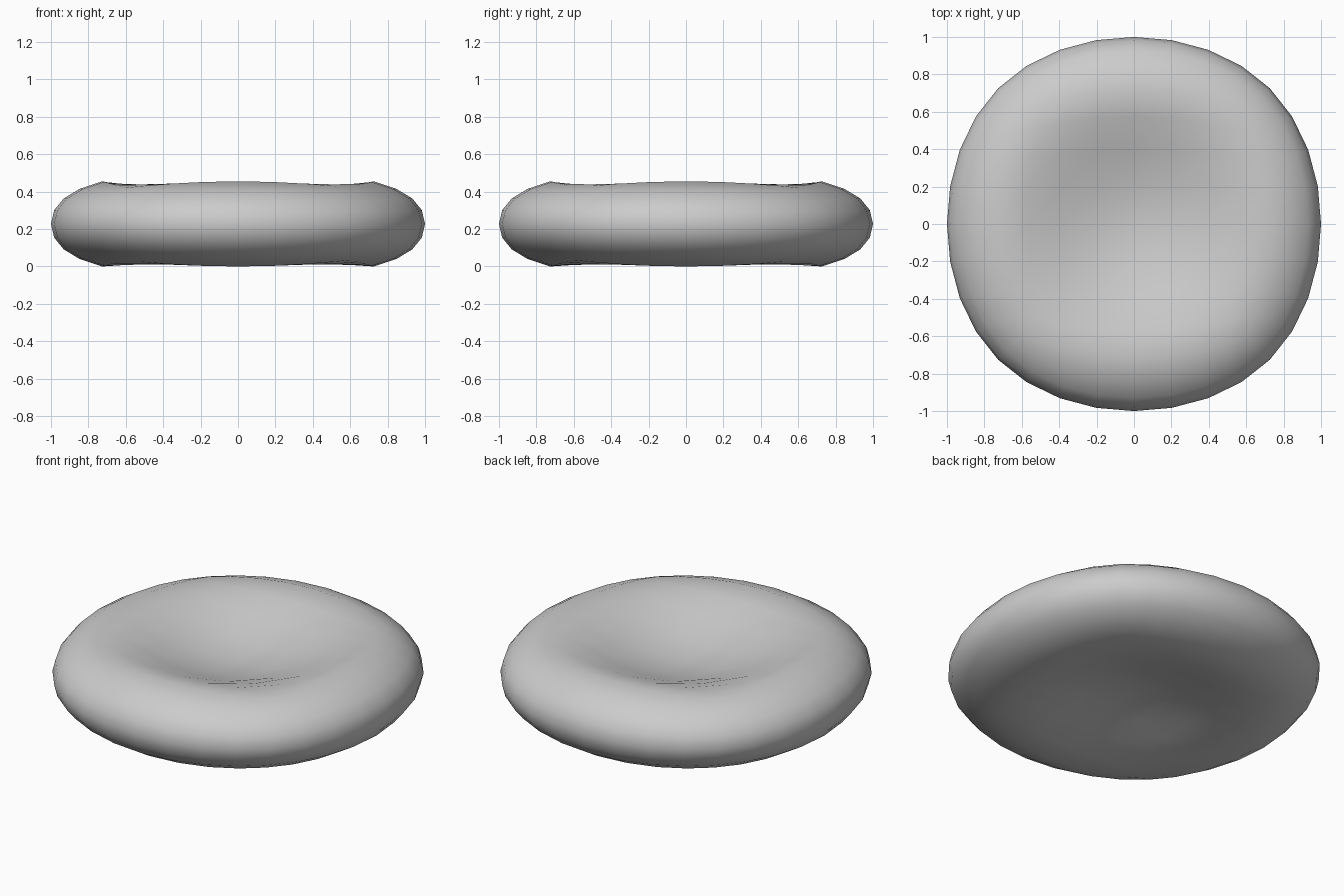
import bpy, math

if "Cube" in bpy.data.objects:
    bpy.data.objects.remove(bpy.data.objects["Cube"])

# Rounded quad ball from a subdivided cube
bpy.ops.mesh.primitive_cube_add(size=2)
disc = bpy.context.object
disc.name = "biconcave_disc"
sub = disc.modifiers.new("Subdivision", 'SUBSURF')
sub.levels = sub.render_levels = 3
bpy.ops.object.modifier_apply(modifier=sub.name)

verts = disc.data.vertices
unit = max(v.co.x for v in verts)
for v in verts:
    v.co /= unit
rim = max(v.co.z for v in verts if abs(v.co.x - v.co.z) < 1e-3)      # edge midpoint height
corner = min(max(abs(c) for c in v.co) for v in verts)              # corner height
HALF = 0.2275


def fullness(z):
    """Squashed height of the bulging side wall."""
    t = z / rim
    return HALF * (t + 0.22 * t * (1 - t))


# Squash the ball, then hollow out its upper and lower faces
for v in verts:
    x, y, z = v.co
    az = abs(z)
    side = 1 if z > 0 else -1
    if az >= max(abs(x), abs(y)) - 1e-3:
        a = min(1, math.atan2(abs(x), az) / (math.pi / 4))
        b = min(1, math.atan2(abs(y), az) / (math.pi / 4))
        base = fullness(rim - (rim - corner) * (a * b) ** 2)
        depth, power = (0.18, 2.0) if side > 0 else (0.13, 2.8)
        h = base - depth * ((1 - a * a) * (1 - b * b)) ** power
    else:
        h = fullness(az)
    v.co.z = HALF + side * h

bpy.ops.object.shade_smooth()

# Mid-grey surface
mat = bpy.data.materials.new("mid_grey")
mat.diffuse_color = (0.58, 0.58, 0.58, 1)
mat.use_nodes = True
mat.node_tree.nodes["Principled BSDF"].inputs["Base Color"].default_value = mat.diffuse_color
disc.data.materials.append(mat)
